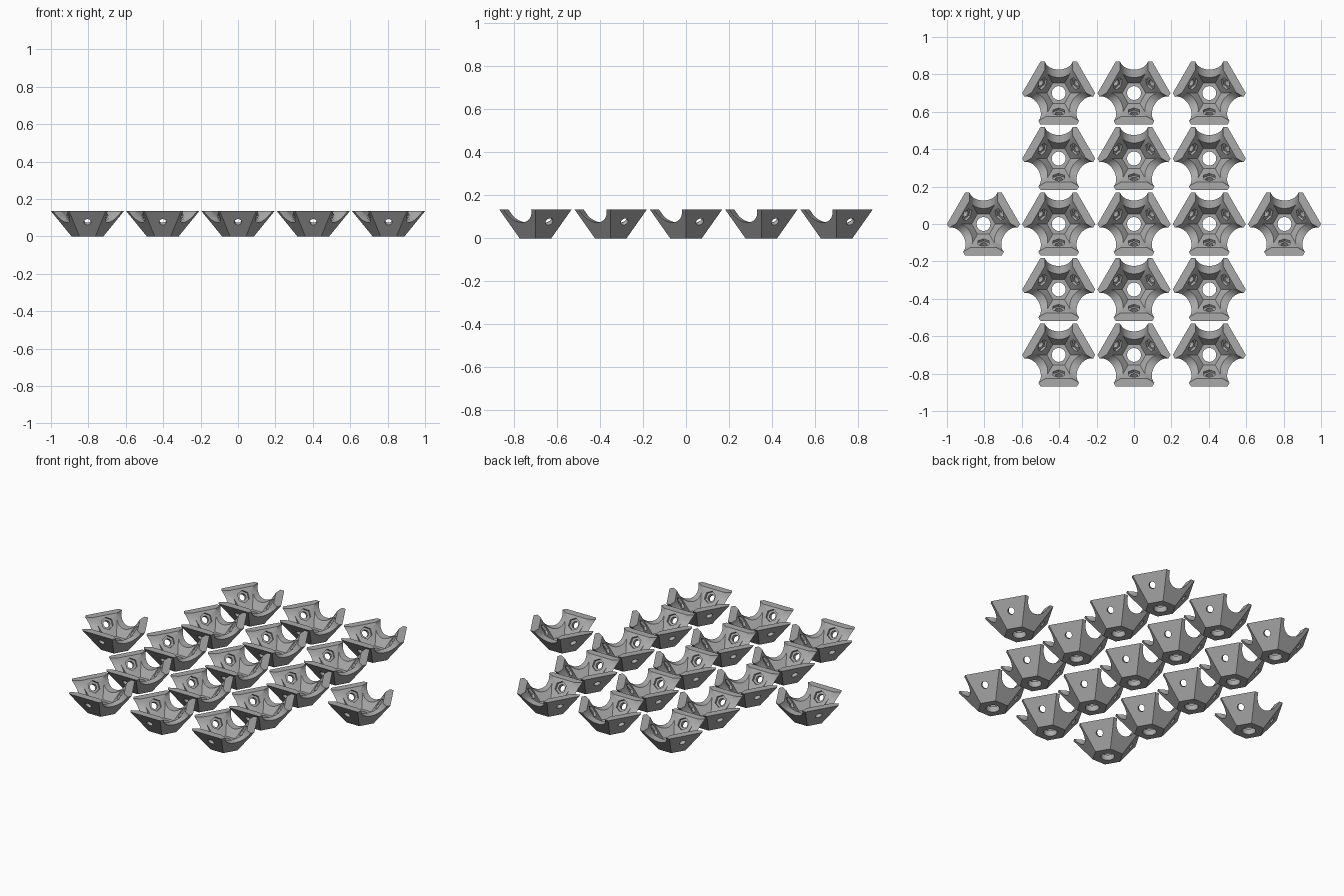
import bpy, bmesh, math
from mathutils import Matrix, Vector

if "Cube" in bpy.data.objects:
    bpy.data.objects.remove(bpy.data.objects["Cube"])

TOP = 0.135            # height of one cup
R_TOP, R_BOT = 0.195, 0.085
SIN, COS = 0.8165, 0.5774   # outward normal of an arm: SIN sideways, COS down
COL, ROW = 0.4025, 0.35     # spacing of the cups

grey = bpy.data.materials.new("light grey")
grey.diffuse_color = (0.4, 0.4, 0.4, 1)
grey.use_nodes = True
grey.node_tree.nodes["Principled BSDF"].inputs["Base Color"].default_value = grey.diffuse_color


def cone(name, r1, r2, depth, sides, matrix):
    """Closed cone or cylinder centred on the given matrix."""
    bm = bmesh.new()
    bmesh.ops.create_cone(bm, cap_ends=True, segments=sides, radius1=r1,
                          radius2=r2, depth=depth, matrix=matrix)
    me = bpy.data.meshes.new(name)
    bm.to_mesh(me)
    bm.free()
    ob = bpy.data.objects.new(name, me)
    bpy.context.collection.objects.link(ob)
    return ob


def frustum(name, z0, r0, z1, r1):
    """Hexagonal cup solid with corners at 0, 60, 120... degrees."""
    bm = bmesh.new()
    rings = [[bm.verts.new((r * math.cos(math.radians(a)), r * math.sin(math.radians(a)), z))
              for a in range(0, 360, 60)] for z, r in ((z0, r0), (z1, r1))]
    bm.faces.new(rings[0][::-1])
    bm.faces.new(rings[1])
    for i in range(6):
        j = (i + 1) % 6
        bm.faces.new((rings[0][i], rings[0][j], rings[1][j], rings[1][i]))
    me = bpy.data.meshes.new(name)
    bm.to_mesh(me)
    bm.free()
    ob = bpy.data.objects.new(name, me)
    bpy.context.collection.objects.link(ob)
    return ob


def along(direction, centre):
    """Matrix that lays a z-axis cylinder along a direction."""
    return Matrix.Translation(centre) @ Vector(direction).to_track_quat('Z', 'Y').to_matrix().to_4x4()


cup = frustum("connector_cup", 0, R_BOT, TOP, R_TOP)
cutters = []

# Hollow inside and round hole in the floor
slope = (R_TOP - R_BOT) / TOP
wall, floor = 0.049, 0.033
r_floor = R_BOT - wall + slope * floor
cutters.append(frustum("hollow_cutter", floor, r_floor, 0.2, r_floor + slope * (0.2 - floor)))
cutters.append(cone("floor_hole_cutter", 0.037, 0.037, 0.2, 32, Matrix.Translation((0, 0, 0.01))))

for k in range(3):
    # Rounded notch between two arms
    a = math.radians(90 + 120 * k)
    d = Vector((math.cos(a), math.sin(a), 0))
    cutters.append(cone("notch_cutter", 0.076, 0.076, 0.22, 48,
                        along(d, d * 0.145 + Vector((0, 0, 0.15)))))
    # Bolt hole and hexagonal nut pocket square to each arm
    a = math.radians(-90 + 120 * k)
    n = Vector((math.cos(a) * SIN, math.sin(a) * SIN, -COS))
    face = Vector((math.cos(a) * 0.128, math.sin(a) * 0.128, 0.077))
    cutters.append(cone("bolt_cutter", 0.019, 0.019, 0.12, 24, along(n, face)))
    cutters.append(cone("nut_cutter", 0.035, 0.035, 0.05, 6, along(n, face - n * 0.046)))

for c in cutters:
    c.hide_render = True
    m = cup.modifiers.new("cut", 'BOOLEAN')
    m.operation, m.solver, m.object = 'DIFFERENCE', 'EXACT', c

# Bake the cuts into one mesh shared by every cup
bpy.context.view_layer.update()
mesh = bpy.data.meshes.new_from_object(cup.evaluated_get(bpy.context.evaluated_depsgraph_get()))
for ob in cutters + [cup]:
    bpy.data.objects.remove(ob)
mesh.materials.clear()
mesh.materials.append(grey)
mesh.shade_smooth()
mesh.set_sharp_from_angle(angle=math.radians(30))

# Three columns of five cups, plus one more at each side
places = [(i, j) for i in (-1, 0, 1) for j in range(-2, 3)] + [(-2, 0), (2, 0)]
for i, j in places:
    ob = bpy.data.objects.new("connector_cup", mesh)
    ob.location = (i * COL, j * ROW, 0)
    bpy.context.collection.objects.link(ob)
